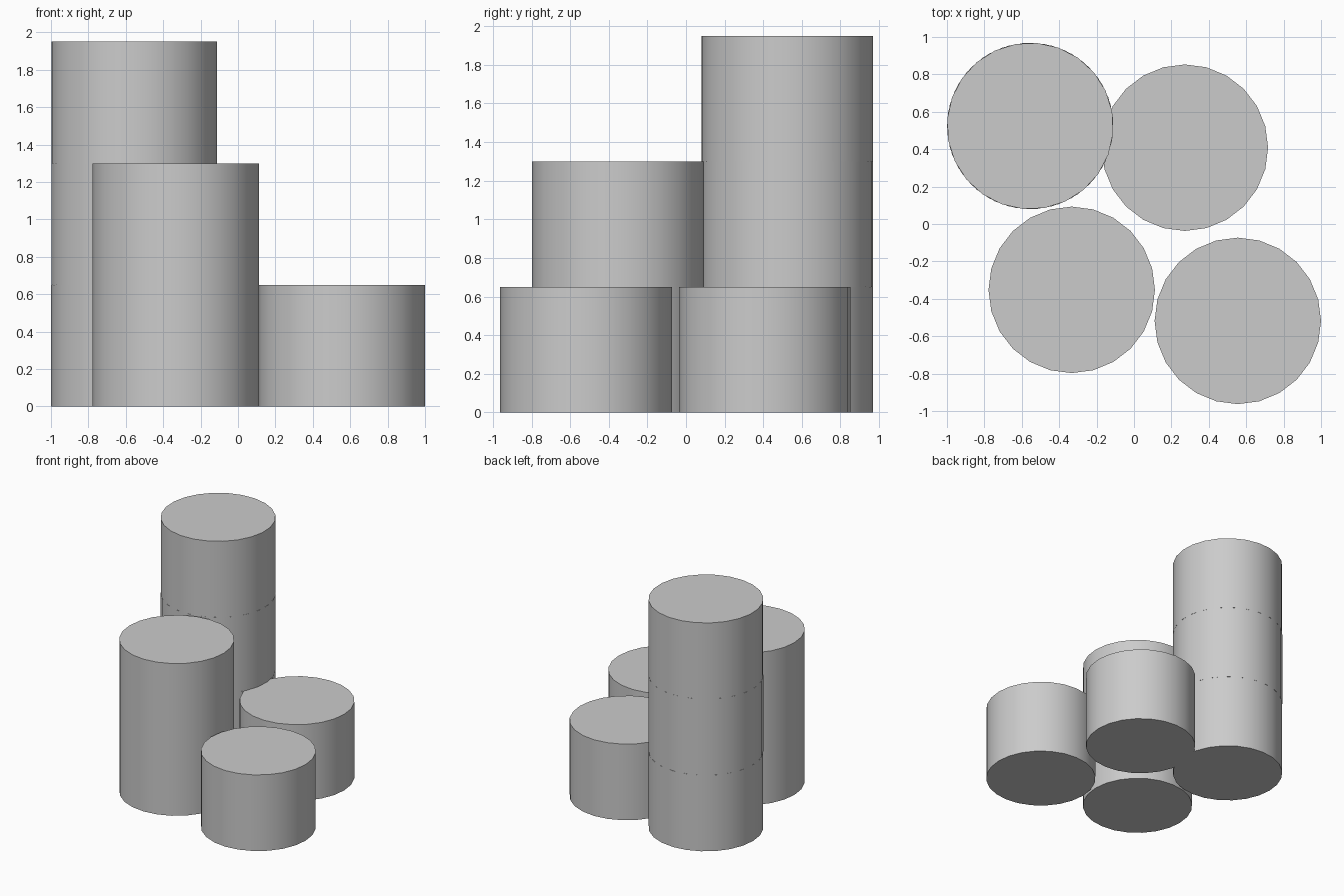
import bpy
import math

cube = bpy.data.objects.get("Cube")
if cube:
    bpy.data.objects.remove(cube, do_unlink=True)

RADIUS = 0.445
UNIT = 0.65  # height of one drum

grey = bpy.data.materials.new("light grey")
grey.use_nodes = True
colour = (0.6, 0.6, 0.6, 1)
grey.diffuse_color = colour
grey.node_tree.nodes["Principled BSDF"].inputs["Base Color"].default_value = colour


def drum(name, x, y, base=0.0, height=UNIT, turn=0.0):
    """Upright smooth-sided cylinder standing at the given base height."""
    bpy.ops.mesh.primitive_cylinder_add(
        vertices=24, radius=RADIUS, depth=height,
        location=(x, y, base + height / 2), rotation=(0, 0, math.radians(turn)))
    obj = bpy.context.object
    obj.name = name
    obj.data.materials.append(grey)
    bpy.ops.object.shade_smooth_by_angle(angle=math.radians(30))
    return obj


# Tall stack of three drums, each turned slightly
for i, level in enumerate(("lower", "middle", "upper")):
    drum(f"tall_stack_{level}_drum", -0.555, 0.524, base=i * UNIT, turn=5 * i)

# Double-height drum
drum("double_drum", -0.333, -0.352, height=2 * UNIT)

# Two single drums
drum("back_low_drum", 0.272, 0.408)
drum("front_low_drum", 0.555, -0.518)
